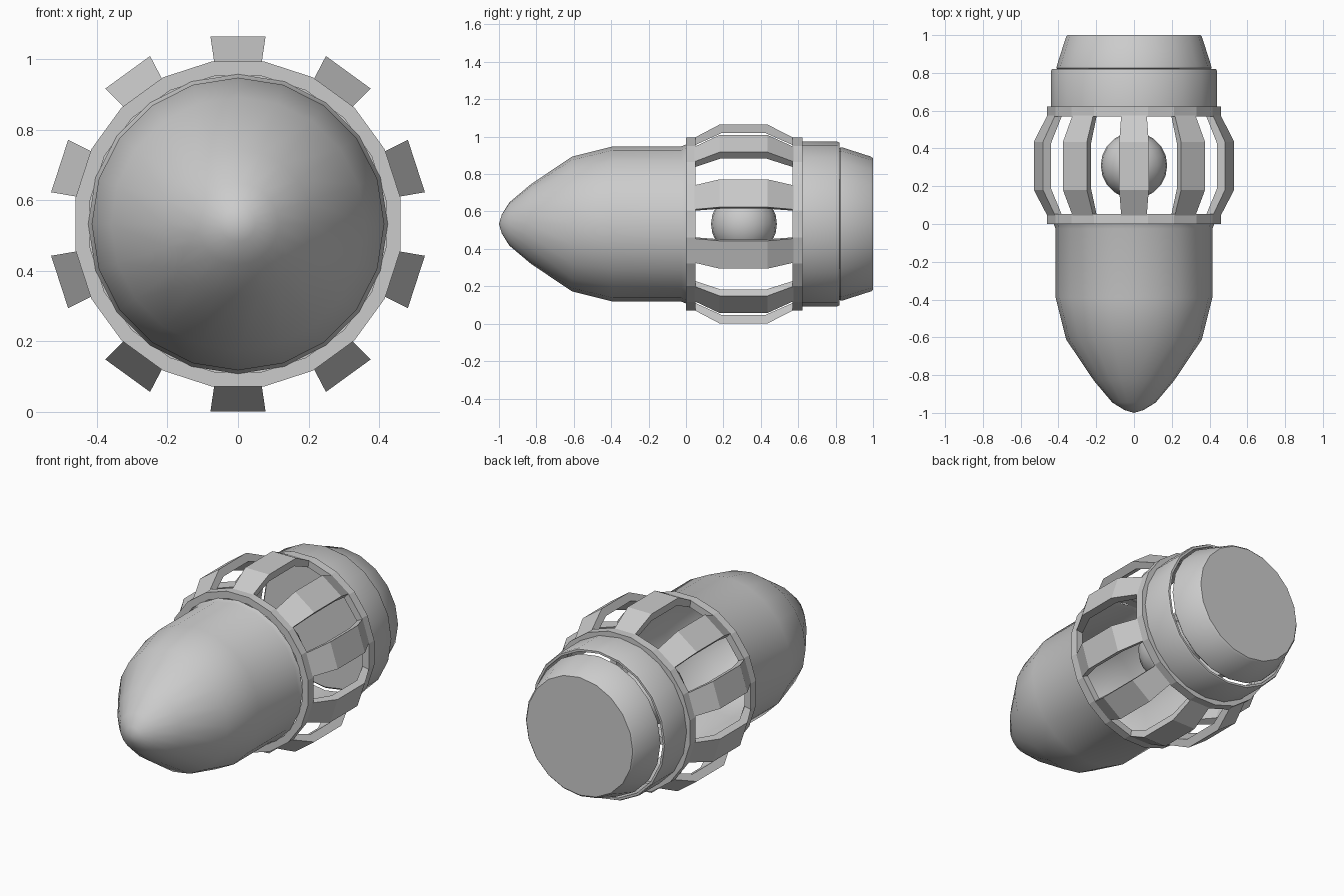
import bpy, bmesh, math

if "Cube" in bpy.data.objects:
    bpy.data.objects.remove(bpy.data.objects["Cube"])

CZ = 0.533      # height of the long axis
SIDES = 20


def finish(bm, name, smooth_angle):
    bmesh.ops.remove_doubles(bm, verts=bm.verts, dist=1e-5)
    bmesh.ops.recalc_face_normals(bm, faces=bm.faces)
    me = bpy.data.meshes.new(name)
    bm.to_mesh(me)
    bm.free()
    ob = bpy.data.objects.new(name, me)
    bpy.context.collection.objects.link(ob)
    bpy.ops.object.select_all(action='DESELECT')
    ob.select_set(True)
    bpy.context.view_layer.objects.active = ob
    if smooth_angle:
        bpy.ops.object.shade_smooth_by_angle(angle=math.radians(smooth_angle))
    return ob


def lathe(name, profile, closed=False, offset=0.0, smooth_angle=30):
    """Spin (radius, y) points around the long axis."""
    bm = bmesh.new()
    rings = []
    for i in range(SIDES):
        a = 2 * math.pi * i / SIDES + offset
        rings.append([bm.verts.new((r * math.sin(a), y, CZ + r * math.cos(a)))
                      for r, y in profile])
    n = len(profile)
    for i in range(SIDES):
        p, q = rings[i], rings[(i + 1) % SIDES]
        for j in range(n if closed else n - 1):
            k = (j + 1) % n
            bm.faces.new((p[j], p[k], q[k], q[j]))
    return finish(bm, name, smooth_angle)


# hollow pointed nose
lathe("nose_shell", [(0, -1), (0.05, -0.985), (0.115, -0.945), (0.212, -0.83),
                     (0.36, -0.61), (0.415, -0.39), (0.415, -0.025), (0.425, 0)])

# cage end rings, flat side up so that each rib sits on a facet
half_step = math.pi / SIDES
for name, y in (("cage_front_ring", 0.0), ("cage_rear_ring", 0.57)):
    lathe(name, [(0.467, y), (0.467, y + 0.052), (0.425, y + 0.052), (0.425, y)],
          closed=True, offset=half_step, smooth_angle=0)

# ten bowed ribs, wedge-shaped in section
RIB = [(0.461, 0.045), (0.532, 0.18), (0.532, 0.435), (0.461, 0.575),
       (0.42, 0.575), (0.486, 0.425), (0.486, 0.19), (0.42, 0.045)]
bm = bmesh.new()
for i in range(10):
    a = math.tau * i / 10
    s, c = math.sin(a), math.cos(a)
    left, right = [
        [bm.verts.new((r * s + side * r * 0.147 * c, y,
                       CZ + r * c - side * r * 0.147 * s)) for r, y in RIB]
        for side in (-1, 1)]
    for j in range(8):
        k = (j + 1) % 8
        bm.faces.new((left[j], left[k], right[k], right[j]))
    for j in range(3):
        for v in (left, right):
            bm.faces.new((v[j], v[j + 1], v[6 - j], v[7 - j]))
finish(bm, "cage_ribs", 0)

# rear collar, an open tube
lathe("rear_collar", [(0.44, 0.62), (0.44, 0.81), (0.435, 0.82),
                      (0.422, 0.82), (0.422, 0.62)], closed=True)

# tapered end cap, set just clear of the collar
lathe("end_cap", [(0, 0.815), (0.4, 0.815), (0.41, 0.825), (0.408, 0.84),
                  (0.36, 0.99), (0.35, 1.0), (0, 1.0)])

# ball floating inside the cage
bm = bmesh.new()
bmesh.ops.create_uvsphere(bm, u_segments=20, v_segments=12, radius=0.176)
bmesh.ops.translate(bm, verts=bm.verts, vec=(0, 0.31, CZ))
finish(bm, "core_ball", 60)
